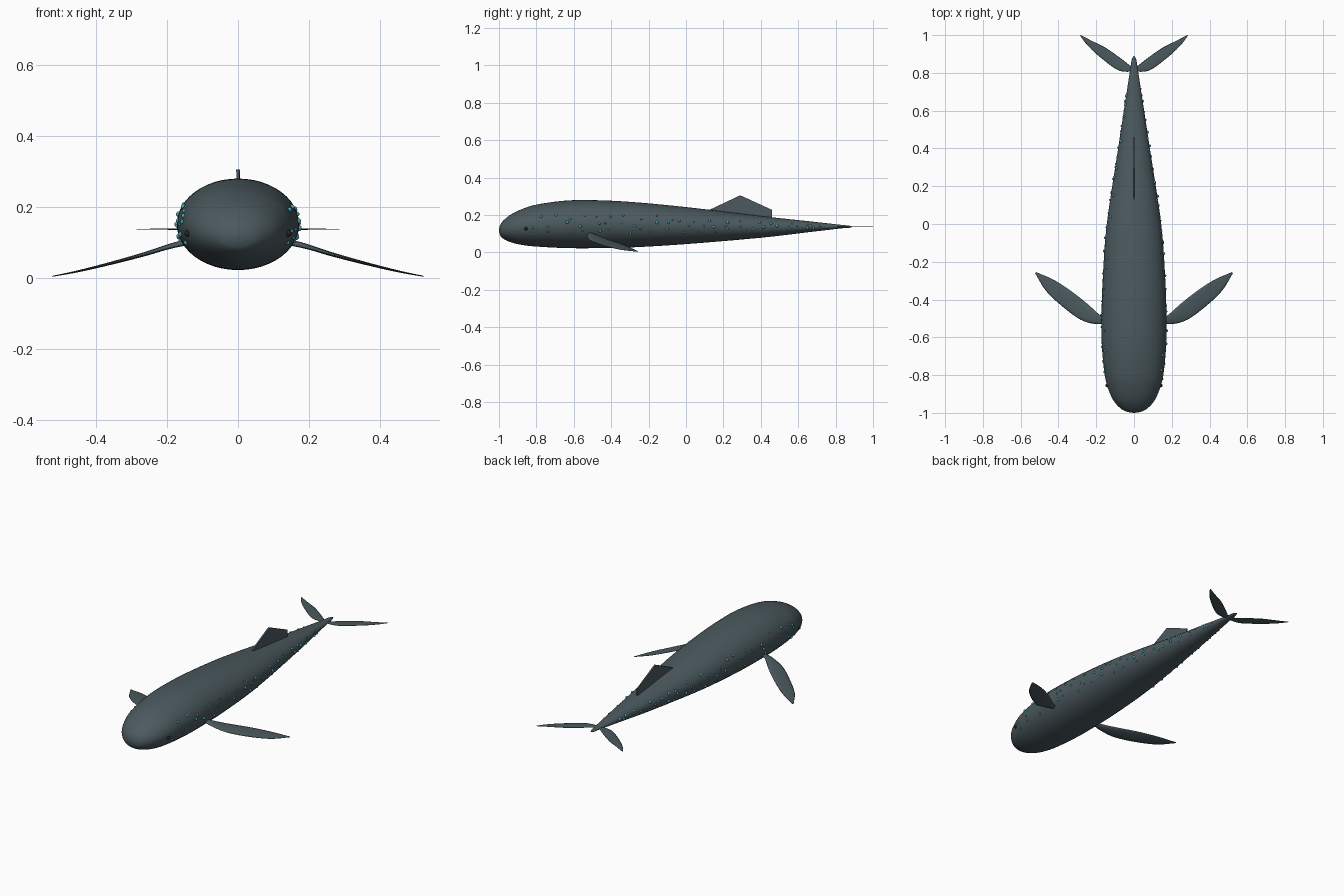
import bpy, bmesh, math, random
from mathutils import Vector

cube = bpy.data.objects.get("Cube")
if cube:
    bpy.data.objects.remove(cube)


def material(name, rgb):
    m = bpy.data.materials.new(name)
    m.use_nodes = True
    m.diffuse_color = (*rgb, 1)
    bsdf = next(n for n in m.node_tree.nodes if n.type == 'BSDF_PRINCIPLED')
    bsdf.inputs["Base Color"].default_value = (*rgb, 1)
    bsdf.inputs["Roughness"].default_value = 0.6
    return m


SKIN = material("slate skin", (0.070, 0.100, 0.112))
TEAL = material("glowing teal", (0.07, 0.38, 0.50))
DARK = material("eye black", (0.015, 0.02, 0.022))


def spline(points, steps):
    """Smooth curve through points of any dimension."""
    pts = [Vector(p) for p in points]
    pts = [2 * pts[0] - pts[1]] + pts + [2 * pts[-1] - pts[-2]]
    out = []
    for a, b, c, d in zip(pts, pts[1:], pts[2:], pts[3:]):
        for i in range(steps):
            t = i / steps
            out.append(0.5 * (2 * b + (c - a) * t + (2 * a - 5 * b + 4 * c - d) * t ** 2
                              + (3 * b - a - 3 * c + d) * t ** 3))
    return out + [pts[-2]]


def finish(name, bm, mat, smooth=True):
    bmesh.ops.recalc_face_normals(bm, faces=bm.faces)
    mesh = bpy.data.meshes.new(name)
    bm.to_mesh(mesh)
    bm.free()
    mesh.materials.append(mat)
    for p in mesh.polygons:
        p.use_smooth = smooth
    ob = bpy.data.objects.new(name, mesh)
    bpy.context.collection.objects.link(ob)
    return ob


def loft(name, rings, mat):
    bm = bmesh.new()
    rows = [[bm.verts.new(p) for p in r] for r in rings]
    n = len(rows[0])
    for a, b in zip(rows, rows[1:]):
        for i in range(n):
            j = (i + 1) % n
            bm.faces.new((a[i], a[j], b[j], b[i]))
    bm.faces.new(rows[0])
    bm.faces.new(rows[-1])
    return finish(name, bm, mat)


# Body stations: y, half width, top, bottom
STATIONS = [(-0.98, 0.066, 0.166, 0.075), (-0.94, 0.105, 0.2, 0.055),
            (-0.88, 0.134, 0.23, 0.04), (-0.8, 0.155, 0.255, 0.031),
            (-0.65, 0.17, 0.276, 0.023), (-0.5, 0.172, 0.279, 0.022),
            (-0.3, 0.166, 0.27, 0.026), (0, 0.144, 0.242, 0.044),
            (0.4, 0.084, 0.194, 0.078), (0.65, 0.046, 0.167, 0.107),
            (0.82, 0.02, 0.148, 0.127), (0.87, 0.012, 0.143, 0.131),
            (0.89, 0.002, 0.138, 0.136)]
nose = [(-1.0, 0.004, 0.121, 0.115), (-0.995, 0.033, 0.143, 0.094)]
SECTIONS = spline(nose + STATIONS, 6)


def ring(s, n=48):
    y, w, top, low = s
    mid, h = (top + low) / 2, (top - low) / 2
    return [(w * math.cos(a), y, mid + h * math.sin(a))
            for a in (2 * math.pi * i / n for i in range(n))]


loft("body", [ring(s) for s in SECTIONS], SKIN)


def skin_point(y, angle, side):
    """Point on the flank at a given length and angle above the midline."""
    for a, b in zip(SECTIONS, SECTIONS[1:]):
        if a[0] <= y <= b[0]:
            s = a.lerp(b, (y - a[0]) / (b[0] - a[0]))
            break
    _, w, top, low = s
    return Vector((side * w * math.cos(angle), y,
                   (top + low) / 2 + (top - low) / 2 * math.sin(angle)))


def leaf(name, lead, trail, thick, side):
    """Thin lens-section fin between a leading and a trailing edge."""
    rings = []
    le, te = spline(lead, 6), spline(trail, 6)
    for k, (a, b) in enumerate(zip(le, te)):
        t = k / (len(le) - 1)
        h = thick * (1 - 0.85 * t)
        r = []
        for i in range(12):
            ang = 2 * math.pi * i / 12
            p = a.lerp(b, 0.5 - 0.5 * math.cos(ang))
            r.append((side * p.x, p.y, p.z + h * math.sin(ang)))
        rings.append(r)
    return loft(name, rings, SKIN)


# Paired flippers and tail flukes
for side, label in ((1, "left"), (-1, "right")):
    leaf(label + "_flipper",
         [(0.14, -0.525, 0.1), (0.2, -0.53, 0.085), (0.28, -0.508, 0.062),
          (0.375, -0.44, 0.036), (0.465, -0.355, 0.015), (0.524, -0.26, 0.004)],
         [(0.14, -0.505, 0.102), (0.185, -0.478, 0.092), (0.25, -0.42, 0.07),
          (0.34, -0.35, 0.046), (0.43, -0.293, 0.023), (0.518, -0.255, 0.005)],
         0.009, side)
    leaf(label + "_fluke",
         [(0, 0.812, 0.137), (0.04, 0.806, 0.137), (0.095, 0.82, 0.137),
          (0.19, 0.892, 0.137), (0.25, 0.95, 0.137), (0.286, 0.998, 0.137)],
         [(0, 0.826, 0.137), (0.025, 0.842, 0.137), (0.07, 0.877, 0.137),
          (0.15, 0.933, 0.137), (0.22, 0.968, 0.137), (0.281, 1.0, 0.137)],
         0.004, side)

# Dorsal fin: thin plate, thicker toward the front
bm = bmesh.new()
outline = [(0.11, 0.22, 0.004), (0.29, 0.305, 0.005), (0.46, 0.227, 0.003),
           (0.46, 0.17, 0.003), (0.15, 0.19, 0.006)]
left = [bm.verts.new((t, y, z)) for y, z, t in outline]
right = [bm.verts.new((-t, y, z)) for y, z, t in outline]
bm.faces.new(left)
bm.faces.new(right[::-1])
for i in range(len(outline)):
    j = (i + 1) % len(outline)
    bm.faces.new((left[i], right[i], right[j], left[j]))
finish("dorsal_fin", bm, SKIN, smooth=False)


def beads(name, spots, mat):
    bm = bmesh.new()
    for p, r in spots:
        made = bmesh.ops.create_uvsphere(bm, u_segments=10, v_segments=6, radius=r)
        bmesh.ops.translate(bm, verts=made["verts"], vec=p)
    return finish(name, bm, mat)


# Glowing spots along the flanks, and the eyes
random.seed(4)
for side, label in ((1, "left"), (-1, "right")):
    spots = []
    for column in range(20):
        for row in (-0.3, 0.02, 0.34):
            y = -0.8 + column * 0.079 + random.uniform(-0.03, 0.03)
            angle = row + random.uniform(-0.13, 0.13)
            if y < 0.72:
                spots.append((skin_point(y, angle, side), random.uniform(0.004, 0.0085)))
    beads(label + "_flank_spots", spots, TEAL)
    beads(label + "_eye", [(skin_point(-0.855, -0.12, side), 0.01)], DARK)
